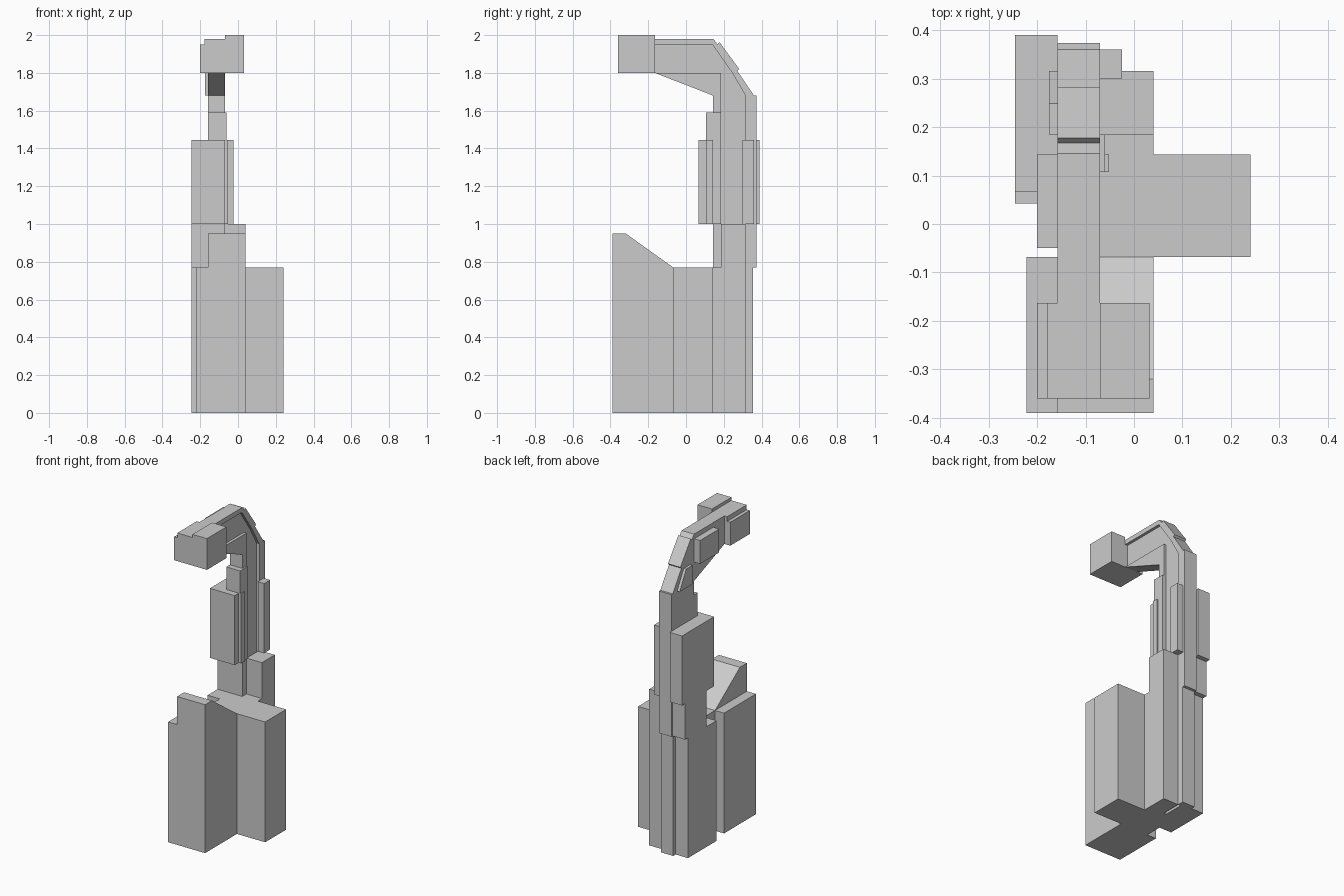
import bpy


def profile(name, x0, x1, pts):
    """Extrude a (y, z) outline from x0 to x1."""
    n = len(pts)
    verts = [(x, y, z) for x in (x0, x1) for y, z in pts]
    faces = [tuple(range(n))[::-1], tuple(range(n, 2 * n))]
    faces += [(i, (i + 1) % n, n + (i + 1) % n, n + i) for i in range(n)]
    # outlines run counter-clockwise seen from +x
    mesh = bpy.data.meshes.new(name)
    mesh.from_pydata(verts, [], faces)
    mesh.update()
    ob = bpy.data.objects.new(name, mesh)
    bpy.context.collection.objects.link(ob)
    return ob


def box(name, x0, x1, y0, y1, z0, z1):
    return profile(name, x0, x1, [(y0, z0), (y1, z0), (y1, z1), (y0, z1)])


L, R = -0.158, -0.07      # sides of the post and arm
CORE = -0.088             # recessed right side of the core

# Base: front block with sloped top, side ledge, cross block, rear blocks
profile("base_front", L, 0.04,
        [(-0.39, 0), (-0.068, 0), (-0.068, 0.77), (-0.32, 0.95), (-0.39, 0.95)])
box("base_front_ledge", -0.222, L, -0.39, -0.068, 0, 0.77)
box("base_cross", L, 0.24, -0.068, 0.143, 0, 0.77)
box("base_rear", L, 0.04, 0.143, 0.185, 0, 0.77)
box("base_rear_right", R, 0.04, 0.185, 0.315, 0, 1.0)
box("base_left", -0.245, L, 0.042, 0.33, 0, 0.77)
box("base_rear_rib", L, R, 0.315, 0.355, 0, 0.77)

# Post: front strip, recessed core and rear rib
box("post_front", L, R, 0.143, 0.185, 0.77, 1.68)
box("post_core", L, CORE, 0.185, 0.315, 0, 1.68)
box("post_rear_rib", L, R, 0.315, 0.373, 0.77, 1.68)

# Housing around the middle of the post
box("housing_left_lower", -0.245, L, 0.143, 0.36, 0.77, 1.0)
box("housing_left", -0.245, L, 0.066, 0.39, 1.0, 1.445)
box("housing_front", L, R, 0.066, 0.143, 1.0, 1.445)
box("housing_front_step", L, -0.052, 0.107, 0.143, 1.0, 1.445)
box("housing_inner_step", R, -0.06, 0.143, 0.185, 1.0, 1.445)
box("housing_cap", L, -0.06, 0.107, 0.185, 1.445, 1.59)
box("housing_right", R, -0.025, 0.3, 0.36, 1.0, 1.445)

# Arm: recessed core, outer strap, raised strap segment, lower gusset
profile("arm_core", L, CORE,
        [(-0.165, 1.8), (0.185, 1.8), (0.185, 1.68), (0.315, 1.68),
         (0.245, 1.8), (0.14, 1.95), (-0.165, 1.95)])
profile("arm_strap", L, R,
        [(-0.165, 1.95), (0.14, 1.95), (0.245, 1.8), (0.315, 1.68),
         (0.36, 1.68), (0.272, 1.81), (0.145, 1.98), (-0.165, 1.98)])
profile("arm_strap_pad", L, R,
        [(0.166, 1.95), (0.272, 1.81), (0.282, 1.82), (0.177, 1.963)])
profile("arm_gusset", L, R,
        [(-0.165, 1.8), (0.143, 1.68), (0.185, 1.68), (0.185, 1.8)])
profile("arm_side_plate", -0.175, L,
        [(0.185, 1.68), (0.315, 1.68), (0.248, 1.8), (0.185, 1.8)])
box("arm_side_box", -0.2, L, -0.05, 0.143, 1.8, 1.95)

# Head: three stepped blocks at the end of the arm
for name, x0, x1, top in (("head_left", -0.2, -0.178, 1.95),
                          ("head_middle", -0.178, R, 1.98),
                          ("head_right", R, 0.032, 2.0)):
    box(name, x0, x1, -0.36, -0.163, 1.8, top)
